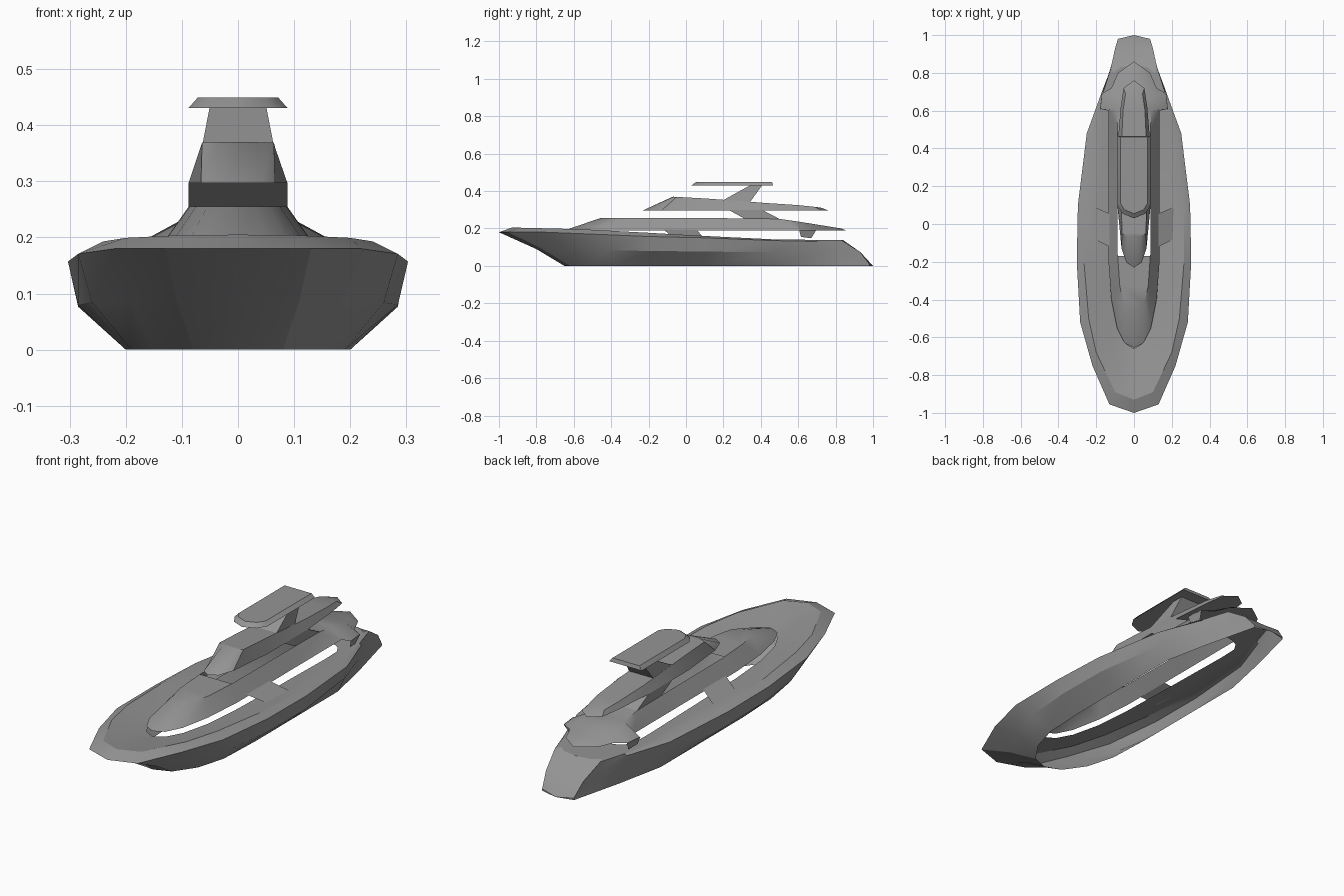
import bpy
import bmesh
from math import radians

cube = bpy.data.objects.get("Cube")
if cube:
    bpy.data.objects.remove(cube, do_unlink=True)

# One plain grey for everything
grey = bpy.data.materials.new("hull_grey")
grey.use_nodes = True
colour = (0.3, 0.3, 0.3, 1)
grey.diffuse_color = colour
grey.node_tree.nodes["Principled BSDF"].inputs["Base Color"].default_value = colour


def height_at(table, y):
    """Piecewise-linear height along the length of the boat."""
    if y <= table[0][0]:
        return table[0][1]
    for (y0, z0), (y1, z1) in zip(table, table[1:]):
        if y <= y1:
            return z0 + (z1 - z0) * (y - y0) / (y1 - y0)
    return table[-1][1]


def finish(name, bm, angle=35):
    bmesh.ops.remove_doubles(bm, verts=bm.verts, dist=0.0005)
    bmesh.ops.recalc_face_normals(bm, faces=bm.faces)
    mesh = bpy.data.meshes.new(name)
    bm.to_mesh(mesh)
    bm.free()
    obj = bpy.data.objects.new(name, mesh)
    bpy.context.collection.objects.link(obj)
    mesh.materials.append(grey)
    bpy.ops.object.select_all(action="DESELECT")
    obj.select_set(True)
    bpy.context.view_layer.objects.active = obj
    bpy.ops.object.shade_smooth_by_angle(angle=radians(angle))
    return obj


def nowhere(y):
    return False


def everywhere(y):
    return True


def loft(name, rings, floor=nowhere, roof=nowhere, angle=35):
    """Skin between rings (half outline bow to stern, heights); floor and roof
    say at which y the first and last ring are closed across the boat."""
    bm = bmesh.new()
    loops = []
    for half, heights in rings:
        outline = half + [(-x, y) for x, y in reversed(half[1:-1])]
        loops.append([bm.verts.new((x, y, height_at(heights, y))) for x, y in outline])
    size = len(loops[0])
    for low, high in zip(loops, loops[1:]):
        for i in range(size):
            j = (i + 1) % size
            bm.faces.new((low[i], low[j], high[j], high[i]))
    for loop, closed in ((loops[0], floor), (loops[-1], roof)):
        for i in range(size // 2):
            strip = [loop[i], loop[i + 1], loop[-i - 1], loop[-i % size]]
            if closed((strip[0].co.y + strip[1].co.y) / 2):
                bm.faces.new(list(dict.fromkeys(strip)))
    return finish(name, bm, angle)


def slanted_arm(name, profile, cross_edges):
    """Side sheets from (y, z, half width) points, joined across at some edges."""
    bm = bmesh.new()
    sides = [[bm.verts.new((s * w, y, z)) for y, z, w in profile] for s in (1, -1)]
    for side in sides:
        bm.faces.new(side)
    for i in cross_edges:
        bm.faces.new((sides[0][i], sides[0][i - 1], sides[1][i - 1], sides[1][i]))
    return finish(name, bm)


def plate_pair(name, corners):
    """A single sheet on the left side and its mirror on the right."""
    bm = bmesh.new()
    bm.faces.new([bm.verts.new(c) for c in corners])
    bm.normal_update()
    obj = finish(name, bm)
    obj.modifiers.new("mirror", "MIRROR").use_axis[0] = True


def flat(z):
    return [(0, z)]


# Hull: open-bottomed shell, from the waterline over the rail to the deck opening
bottom = [(0, -.65), (.08, -.62), (.15, -.52), (.19, -.38), (.2, -.15), (.2, .12),
          (.2, .48), (.15, .72), (.12, .84), (.085, .98), (0, 1)]
chine = [(0, -.8), (.11, -.77), (.19, -.62), (.26, -.43), (.285, -.18), (.285, .1),
         (.235, .48), (.16, .71), (.12, .83), (.085, .98), (0, 1)]
beam = [(0, -1), (.13, -.955), (.22, -.75), (.285, -.52), (.303, -.2), (.297, .1),
        (.25, .48), (.17, .7), (.122, .82), (.085, .98), (0, 1)]
crest = [(0, -.93), (.1, -.89), (.2, -.68), (.24, -.5), (.265, -.2), (.265, .1),
         (.225, .48), (.162, .7), (.122, .83), (.1, .93), (0, .945)]
side_deck = [(0, -.8), (.08, -.76), (.15, -.62), (.18, -.47), (.19, -.2), (.19, .1),
             (.17, .48), (.14, .66), (.11, .8), (.07, .83), (0, .84)]
well = [(0, -.66), (.05, -.63), (.09, -.55), (.12, -.4), (.13, -.2), (.13, .1),
        (.13, .48), (.125, .58), (.1, .62), (.06, .64), (0, .65)]
chine_z = [(-.8, .09), (-.2, .08), (.71, .07), (.98, .005), (1, 0)]
beam_z = [(-.75, .18), (-.5, .17), (-.2, .157), (.1, .15), (.48, .135),
          (.72, .13), (.98, .01), (1, 0)]
crest_z = [(-.93, .205), (-.7, .2), (-.5, .193), (-.2, .177), (.1, .16),
           (.4, .142), (.83, .138), (.92, .085), (.945, .06)]
side_deck_z = [(-.8, .185), (-.5, .176), (-.2, .165), (.1, .153), (.48, .138)]
well_z = [(-.66, .165), (.1, .145), (.6, .135)]
loft("hull", [(bottom, flat(0)), (chine, chine_z), (beam, beam_z),
              (crest, crest_z), (side_deck, side_deck_z), (well, well_z)], angle=26)

# Main cabin shell: open inside, with a closed nose and a flared aft deck
cabin_base = [(0, -.655), (.05, -.63), (.09, -.55), (.12, -.4), (.135, -.2), (.135, .2),
              (.135, .6), (.18, .61), (.17, .69), (.12, .72), (.085, .8), (0, .86)]
cabin_top = [(0, -.46), (.03, -.45), (.055, -.42), (.075, -.33), (.086, -.17), (.088, .2),
             (.088, .5), (.09, .6), (.09, .66), (.08, .7), (.06, .78), (0, .83)]
cabin_z = [(-.46, .255), (.45, .255), (.52, .25), (.83, .2)]
loft("main_cabin", [(cabin_base, flat(.188)), (cabin_top, cabin_z)],
     floor=lambda y: y > .6, roof=lambda y: not -.2 < y < .5)

# Upper deck: broad sloped windscreen, open below, soffit under the aft overhang
upper_base = [(0, -.23), (.04, -.205), (.066, -.13), (.088, .1), (.088, .41),
              (.08, .5), (.07, .62), (.055, .72), (0, .76)]
upper_top = [(0, -.07), (.035, -.065), (.064, -.05), (.066, .1), (.066, .3),
             (.066, .42), (.058, .6), (.045, .69), (0, .72)]
upper_z = [(-.07, .37), (.2, .355), (.4, .338), (.6, .325), (.72, .312)]
loft("upper_deck", [(upper_base, flat(.297)), (upper_top, upper_z)],
     floor=lambda y: y > .41, roof=everywhere)

# Slanted arms between the levels
slanted_arm("lower_arm", [(.23, .298, .088), (.31, .254, .088),
                          (.5, .251, .088), (.41, .298, .088)], [3])
slanted_arm("roof_arm", [(.2, .352, .066), (.35, .435, .05),
                         (.41, .435, .05), (.34, .338, .066)], [1, 3])

# Flat roof with bevelled rim
roof_base = [(0, .03), (.06, .055), (.088, .1), (.088, .465), (0, .465)]
roof_top = [(0, .055), (.05, .075), (.072, .11), (.072, .46), (0, .46)]
loft("roof", [(roof_base, flat(.431)), (roof_top, flat(.449))], everywhere, everywhere)

# Side wings and aft supports tie the cabin to the deck
plate_pair("side_wing", [(.13, -.12, .195), (.21, -.08, .16),
                         (.21, .09, .156), (.13, .055, .195)])
plate_pair("aft_support", [(.18, .605, .19), (.17, .615, .155),
                           (.16, .67, .148), (.17, .695, .19)])
